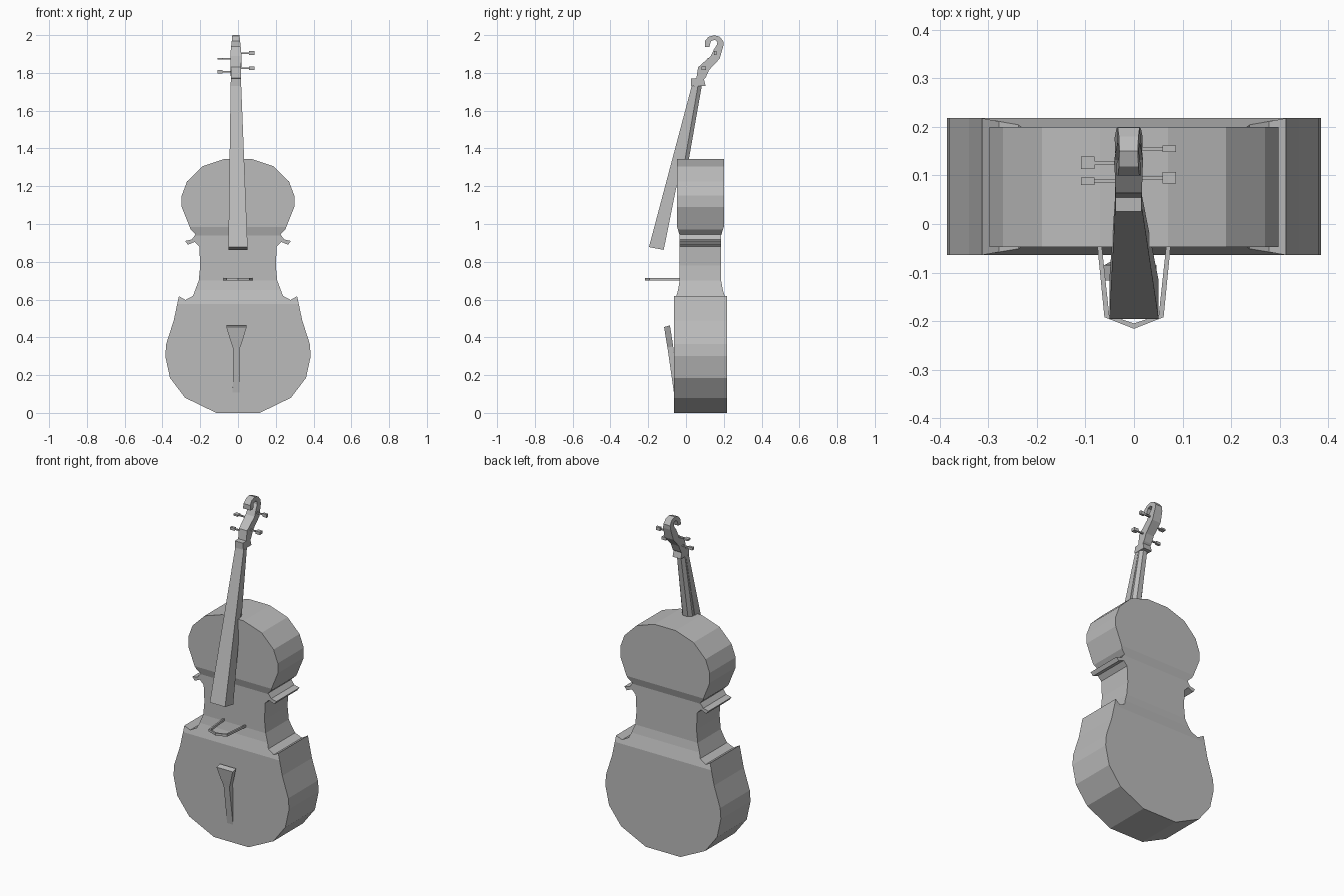
import bpy, bmesh
from mathutils import Vector

cube = bpy.data.objects.get("Cube")
if cube:
    bpy.data.objects.remove(cube)

grey = bpy.data.materials.new("plain grey")
grey.use_nodes = True
grey.diffuse_color = (0.5, 0.5, 0.5, 1)
grey.node_tree.nodes["Principled BSDF"].inputs["Base Color"].default_value = (0.5, 0.5, 0.5, 1)


def finish(name, bm):
    bmesh.ops.recalc_face_normals(bm, faces=bm.faces)
    mesh = bpy.data.meshes.new(name)
    bm.to_mesh(mesh)
    bm.free()
    mesh.materials.append(grey)
    obj = bpy.data.objects.new(name, mesh)
    bpy.context.collection.objects.link(obj)
    return obj


def extrude_all(bm, offset):
    """Extrude a flat sheet into a solid, return the moved vertices."""
    out = bmesh.ops.extrude_face_region(bm, geom=bm.faces[:], use_keep_orig=True)
    moved = [v for v in out["geom"] if isinstance(v, bmesh.types.BMVert)]
    bmesh.ops.translate(bm, verts=moved, vec=offset)
    return moved


def loft(name, rings):
    """Join equal rings of points into a closed solid."""
    bm = bmesh.new()
    loops = [[bm.verts.new(p) for p in ring] for ring in rings]
    n = len(loops[0])
    for a, b in zip(loops, loops[1:]):
        for i in range(n):
            j = (i + 1) % n
            bm.faces.new((a[i], a[j], b[j], b[i]))
    bm.faces.new(loops[0])
    bm.faces.new(loops[-1])
    return finish(name, bm)


def lerp_table(table, z):
    for (z0, *a), (z1, *b) in zip(table, table[1:]):
        if z <= z1:
            t = max(0, (z - z0) / (z1 - z0))
            return [p + (q - p) * t for p, q in zip(a, b)]
    return table[-1][1:]


# Body: half outline (x, z), mirrored, with depth following height
half = [(.115, 0), (.28, .08), (.36, .185), (.385, .3), (.38, .365), (.34, .49),
        (.313, .618), (.278, .598), (.238, .62), (.208, .7), (.2, .78), (.205, .88),
        (.23, .905), (.265, .89), (.28, .91), (.245, .918), (.225, .945), (.25, .97),
        (.298, 1.09), (.298, 1.15), (.27, 1.225), (.19, 1.305), (.07, 1.345)]
depth = [(0, -.064, .218), (.577, -.064, .218), (.65, -.042, .195), (.7, -.034, .186),
         (.94, -.034, .186), (.985, -.047, .2), (1.4, -.047, .2)]
bm = bmesh.new()
outline = half + [(-x, z) for x, z in reversed(half)]
bm.faces.new([bm.verts.new((x, 0, z)) for x, z in outline])
for z in (.577, .65, .7, .94, .985):
    bmesh.ops.bisect_plane(bm, geom=bm.verts[:] + bm.edges[:] + bm.faces[:],
                           plane_co=(0, 0, z), plane_no=(0, 0, 1))
back = set(extrude_all(bm, (0, 1, 0)))
for v in bm.verts:
    corner = abs(v.co.x) > .3 and v.co.z < .63
    v.co.y = lerp_table(depth, 0 if corner else v.co.z)[v in back]
finish("body", bm)

# Fingerboard and the chamfered neck behind it
TOP_X = -.011
loft("fingerboard", [
    [(-.051, -.196, .878), (.051, -.196, .878), (.051, -.118, .863), (-.051, -.118, .863)],
    [(TOP_X - .028, .03, 1.73), (TOP_X + .028, .03, 1.73),
     (TOP_X + .028, .056, 1.725), (TOP_X - .028, .056, 1.725)]])


def neck_ring(cx, w, y0, y1, z):
    ym = (y0 + y1) / 2
    return [(cx - w, y0, z), (cx + w, y0, z), (cx + w, ym, z),
            (cx + w / 2, y1, z), (cx - w / 2, y1, z), (cx - w, ym, z)]


loft("neck", [neck_ring(-.005, .037, -.05, -.01, 1.2),
              neck_ring(TOP_X, .026, .045, .085, 1.74)])

# Nut and curled head, drawn from the side (y, z)
head = [(.026, 1.73), (.026, 1.77), (.055, 1.772), (.064, 1.83), (.132, 1.89),
        (.148, 1.925), (.164, 1.95), (.166, 1.965), (.153, 1.975), (.132, 1.968),
        (.124, 1.938), (.1, 1.938), (.1, 1.968), (.118, 1.99), (.15, 2.0),
        (.18, 1.99), (.199, 1.965), (.197, 1.94), (.178, 1.875), (.122, 1.815),
        (.104, 1.775), (.095, 1.765), (.104, 1.73)]
bm = bmesh.new()
bm.faces.new([bm.verts.new((0, y, z)) for y, z in head])
right = set(extrude_all(bm, (1, 0, 0)))
widths = [(1.73, .028), (1.8, .026), (1.9, .03), (1.95, .024), (2.0, .019)]
for v in bm.verts:
    w = lerp_table(widths, v.co.z)[0]
    v.co.x = TOP_X + (w if v in right else -w)
finish("scroll_head", bm)


# Tuning pegs: thin shaft with a block grip
def box(bm, lo, hi):
    lo, hi = Vector(lo), Vector(hi)
    made = bmesh.ops.create_cube(bm, size=1)["verts"]
    for v in made:
        v.co = Vector(((lo[i] + hi[i]) / 2 + v.co[i] * (hi[i] - lo[i]) for i in range(3)))


pegs = [("left_upper", 1, .155, 1.905, .007, .01), ("left_lower", 1, .095, 1.825, .012, .009),
        ("right_upper", -1, .126, 1.875, .013, .005), ("right_lower", -1, .088, 1.806, .008, .008)]
for label, side, y, z, gy, gz in pegs:
    bm = bmesh.new()
    inner, outer = TOP_X + side * .07, TOP_X + side * .098
    box(bm, (TOP_X, y - .004, z - .004), (inner, y + .004, z + .004))
    box(bm, (inner, y - gy, z - gz), (outer, y + gy, z + gz))
    finish(label + "_peg", bm)

# Bridge: bent strip standing out from the front
strip = [(.077, -.03), (.061, -.192), (0, -.216), (-.061, -.192), (-.077, -.03),
         (-.068, -.03), (-.051, -.188), (0, -.205), (.051, -.188), (.068, -.03)]
bm = bmesh.new()
bm.faces.new([bm.verts.new((x, y, .7)) for x, y in strip])
extrude_all(bm, (0, 0, .014))
finish("bridge", bm)

# Tailpiece: wide top narrowing to a slim stem that sinks into the front
rows = [(.02, .08, -.06, -.04), (.019, .345, -.098, -.068),
        (.033, .385, -.105, -.074), (.054, .455, -.116, -.085)]
loft("tailpiece", [[(-.008 - w, f, z), (-.008 + w, f, z),
                    (-.008 + w, b, z + .008), (-.008 - w, b, z + .008)]
                   for w, z, f, b in rows])
